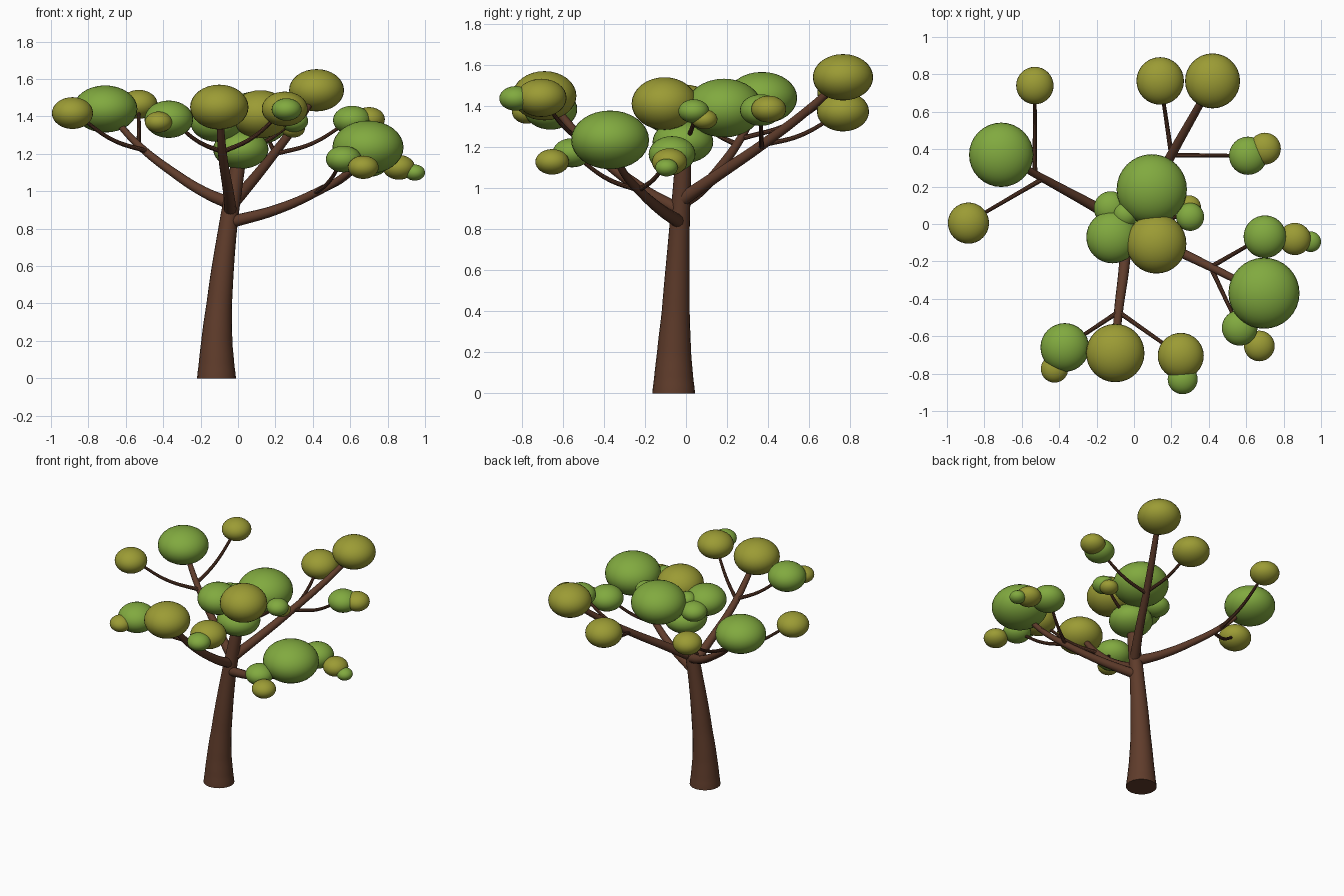
import bpy
from mathutils import Vector


def material(name, rgb):
    m = bpy.data.materials.new(name)
    m.diffuse_color = (*rgb, 1)
    return m


BARK = material("bark", (0.115, 0.045, 0.024))
GREEN = material("green_leaves", (0.22, 0.40, 0.05))
OLIVE = material("olive_leaves", (0.33, 0.33, 0.035))


def limb(name, pts, sides=4, upright=False):
    """Tapered smooth tube through (x, y, z, radius) points."""
    cu = bpy.data.curves.new(name, 'CURVE')
    cu.dimensions = '3D'
    cu.bevel_depth = 1
    cu.bevel_resolution = sides
    cu.resolution_u = 8
    cu.use_fill_caps = True
    sp = cu.splines.new('BEZIER')
    sp.bezier_points.add(len(pts) - 1)
    for bp, (x, y, z, r) in zip(sp.bezier_points, pts):
        bp.co = (x, y, z)
        bp.radius = r
        bp.handle_left_type = bp.handle_right_type = 'AUTO'
    if upright:  # keeps the base cap flat on the ground
        b = sp.bezier_points[0]
        b.handle_left_type = b.handle_right_type = 'FREE'
        b.handle_left = b.co - Vector((0, 0, 0.04))
        b.handle_right = b.co + Vector((0, 0, 0.04))
    ob = bpy.data.objects.new(name, cu)
    bpy.context.collection.objects.link(ob)
    bpy.ops.object.select_all(action='DESELECT')
    ob.select_set(True)
    bpy.context.view_layer.objects.active = ob
    bpy.ops.object.convert(target='MESH')
    ob = bpy.context.object
    ob.data.materials.clear()
    ob.data.materials.append(BARK)
    bpy.ops.object.shade_smooth_by_angle()


def twig(name, a, b, r=0.013):
    """Thin side branch that sags a little in the middle."""
    a, b = Vector(a), Vector(b)
    mid = (a + b) / 2 - Vector((0, 0, 0.12 * (b - a).length * 0.6))
    limb(name, [(*a, r), (*mid, r * 0.85), (*b, r * 0.7)], 3)


def leaves(name, mat, x, y, z, r, rz):
    """Flattened ball of foliage."""
    bpy.ops.mesh.primitive_uv_sphere_add(segments=32, ring_count=16, location=(x, y, z))
    ob = bpy.context.object
    ob.name = name
    ob.scale = (r, r, rz)
    ob.data.materials.append(mat)
    bpy.ops.object.shade_smooth()


# trunk
limb("trunk", [(-.115, -.06, 0, .104), (-.115, -.06, .08, .095), (-.113, -.058, .2, .083),
               (-.1, -.05, .4, .068), (-.055, -.032, .8, .05),
               (-.015, -.018, 1.05, .042), (.02, -.01, 1.25, .034)], 8, True)

# main branches
limb("left_branch", [(-.03, -.02, .93, .035), (-.18, .075, .995, .029), (-.36, .175, 1.11, .024),
                     (-.53, .268, 1.245, .020), (-.69, .36, 1.42, .016)])
limb("back_branch", [(-.015, -.01, .95, .034), (.08, .15, 1.06, .029), (.2, .37, 1.21, .025),
                     (.33, .6, 1.385, .021), (.42, .76, 1.53, .017)])
limb("front_branch", [(-.04, -.03, .89, .034), (-.05, -.2, .985, .029), (-.083, -.47, 1.2, .024),
                      (-.1, -.68, 1.44, .017)])
limb("right_branch", [(-.02, -.04, .84, .032), (.2, -.13, .9, .027), (.42, -.235, .995, .022),
                      (.55, -.3, 1.07, .019), (.69, -.365, 1.2, .015)])

# twigs
twigs = [((-.49, .24, 1.215), (-.85, .03, 1.40)), ((-.53, .265, 1.24), (-.53, .72, 1.45)),
         ((.2, .37, 1.21), (.145, .74, 1.36)), ((.2, .368, 1.2), (.58, .365, 1.365)),
         ((-.083, -.47, 1.21), (-.34, -.64, 1.37)), ((-.083, -.47, 1.21), (.23, -.69, 1.42)),
         ((.41, -.23, .99), (.55, -.53, 1.15)), ((.41, -.23, .99), (.67, -.08, 1.15)),
         ((.02, -.01, 1.22), (.28, .05, 1.36)), ((.02, -.01, 1.22), (-.1, -.06, 1.35)),
         ((.02, -.01, 1.22), (.09, .17, 1.37)), ((.02, -.01, 1.22), (.11, -.09, 1.4))]
for i, (a, b) in enumerate(twigs):
    twig(f"twig_{i + 1}", a, b)

# foliage: x, y, z, radius, half height
green = [(-.71, .37, 1.44, .172, .126), (.61, .365, 1.38, .102, .077),
         (.095, .185, 1.39, .188, .143), (-.115, -.07, 1.37, .14, .105),
         (-.125, .085, 1.345, .09, .068), (-.045, .05, 1.40, .064, .05),
         (.015, -.015, 1.225, .148, .105), (.30, .038, 1.375, .075, .058),
         (.26, -.83, 1.437, .08, .06), (-.37, -.66, 1.385, .13, .1),
         (.695, -.37, 1.235, .19, .143), (.70, -.068, 1.165, .114, .088)]
green += [(.945, -.095, 1.1, .055, .043), (.565, -.555, 1.172, .095, .071)]
olive = [(-.53, .74, 1.465, .1, .077), (-.885, .005, 1.418, .11, .085),
         (.14, .765, 1.373, .127, .097), (.42, .765, 1.54, .147, .113),
         (.70, .403, 1.385, .085, .065), (.12, -.105, 1.412, .16, .128),
         (.295, .09, 1.335, .063, .048), (.25, -.705, 1.44, .123, .093),
         (-.1, -.69, 1.45, .156, .12), (-.425, -.775, 1.37, .073, .056),
         (.86, -.08, 1.128, .086, .066), (.67, -.652, 1.128, .082, .062)]
for i, f in enumerate(green):
    leaves(f"green_foliage_{i + 1}", GREEN, *f)
for i, f in enumerate(olive):
    leaves(f"olive_foliage_{i + 1}", OLIVE, *f)
